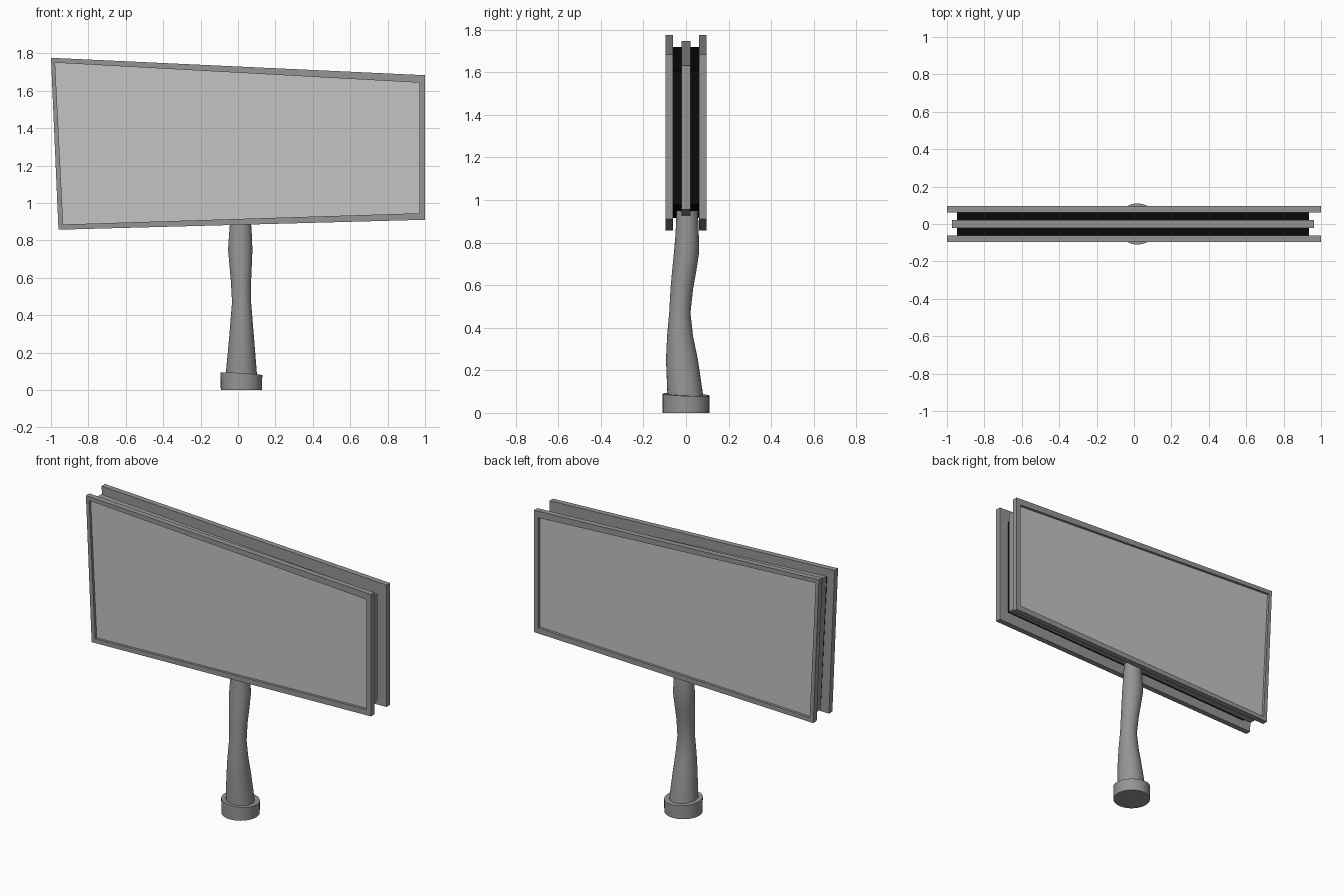
import bpy, bmesh, math

if "Cube" in bpy.data.objects:
    bpy.data.objects.remove(bpy.data.objects["Cube"])


def material(name, value):
    m = bpy.data.materials.new(name)
    m.diffuse_color = (value, value, value, 1)
    m.use_nodes = True
    m.node_tree.nodes["Principled BSDF"].inputs["Base Color"].default_value = m.diffuse_color
    return m


GREY = material("metal grey", 0.30)
LIGHT = material("panel light grey", 0.55)
BLACK = material("core black", 0.003)


def finish(name, bm, mats, smooth=False):
    bmesh.ops.recalc_face_normals(bm, faces=bm.faces)
    me = bpy.data.meshes.new(name)
    bm.to_mesh(me)
    bm.free()
    for m in mats:
        me.materials.append(m)
    ob = bpy.data.objects.new(name, me)
    bpy.context.collection.objects.link(ob)
    if smooth:
        bpy.ops.object.select_all(action='DESELECT')
        ob.select_set(True)
        bpy.context.view_layer.objects.active = ob
        bpy.ops.object.shade_smooth_by_angle(angle=math.radians(40))
    return ob


def loft(name, rings, mats, last_mat=0, smooth=False):
    """Bridge successive closed rings of points and cap both ends."""
    bm = bmesh.new()
    loops = [[bm.verts.new(p) for p in ring] for ring in rings]
    n = len(loops[0])
    for a, b in zip(loops, loops[1:]):
        for i in range(n):
            j = (i + 1) % n
            bm.faces.new((a[i], a[j], b[j], b[i]))
    bm.faces.new(loops[0])
    bm.faces.new(loops[-1]).material_index = last_mat
    return finish(name, bm, mats, smooth)


def at_depth(outline, y):
    return [(x, y, z) for x, z in outline]


# Crooked sign outlines (x, z)
OUTER = [(-1.0, 1.776), (1.0, 1.683), (1.0, 0.91), (-0.96, 0.857)]
INNER = [(-0.978, 1.75), (0.97, 1.643), (0.97, 0.945), (-0.935, 0.885)]
MIDDLE = [(-0.973, 1.748), (0.963, 1.632), (0.963, 0.955), (-0.93, 0.89)]
CORE = [(-0.947, 1.72), (0.935, 1.606), (0.935, 0.98), (-0.905, 0.915)]

# Framed boards on both faces, each with a recessed light panel
for side, label in ((-1, "front_board"), (1, "back_board")):
    loft(label, [at_depth(OUTER, side * 0.061), at_depth(OUTER, side * 0.096),
                 at_depth(INNER, side * 0.096), at_depth(INNER, side * 0.08)],
         [GREY, LIGHT], last_mat=1)

# Middle slab and dark core halves on either side of it
loft("middle_slab", [at_depth(MIDDLE, -0.021), at_depth(MIDDLE, 0.021)], [GREY])
for side, label in ((-1, "front_core"), (1, "back_core")):
    loft(label, [at_depth(CORE, side * 0.02), at_depth(CORE, side * 0.062)], [BLACK])


def ellipse(cx, cy, rx, ry, z, tilt_x=0.0, tilt_y=0.0, n=32):
    ring = []
    for i in range(n):
        a = 2 * math.pi * i / n
        dx, dy = rx * math.cos(a), ry * math.sin(a)
        ring.append((cx + dx, cy + dy, z + tilt_x * dx + tilt_y * dy))
    return ring


# Bent pole: z, centre x, centre y, radius x, radius y
POLE = [(0.05, 0.018, -0.003, 0.086, 0.086), (0.10, 0.018, -0.005, 0.082, 0.083),
        (0.25, 0.019, -0.019, 0.069, 0.075), (0.36, 0.019, -0.028, 0.060, 0.061),
        (0.47, 0.019, -0.029, 0.051, 0.050), (0.58, 0.016, -0.020, 0.054, 0.053),
        (0.67, 0.014, -0.008, 0.060, 0.057), (0.75, 0.012, 0.002, 0.065, 0.059),
        (0.83, 0.013, 0.005, 0.061, 0.055), (0.95, 0.014, 0.006, 0.052, 0.050)]
loft("pole", [ellipse(cx, cy, rx, ry, z) for z, cx, cy, rx, ry in POLE],
     [GREY], smooth=True)

# Round foot with a slightly slanted top
loft("foot", [ellipse(0.018, 0, 0.11, 0.11, 0),
              ellipse(0.018, 0, 0.112, 0.11, 0.086, -0.06, -0.04)],
     [GREY], smooth=True)
